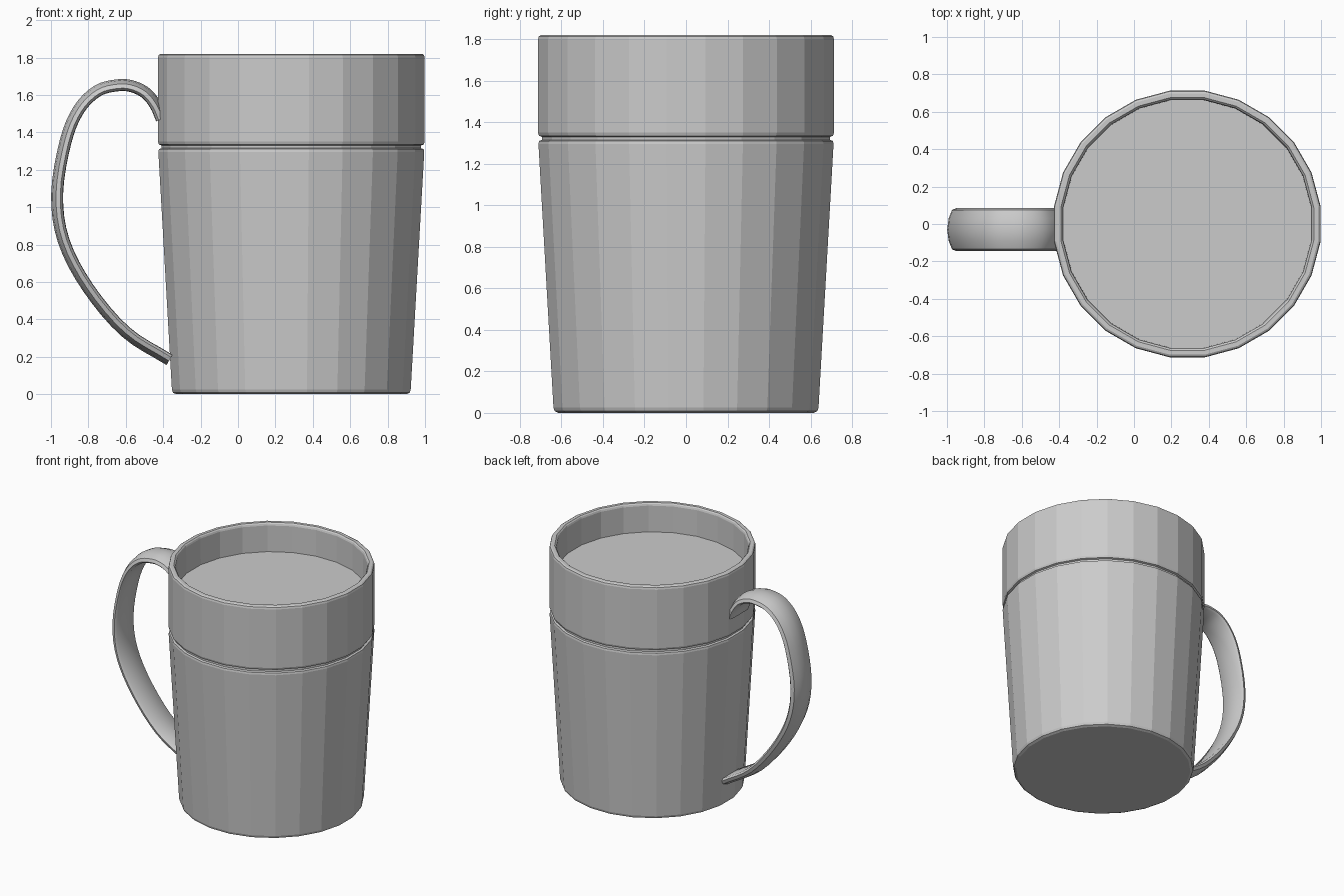
import bpy, bmesh, math
from mathutils import Vector

if "Cube" in bpy.data.objects:
    bpy.data.objects.remove(bpy.data.objects["Cube"])

CENTRE_X = 0.285
SIDES = 24

grey = bpy.data.materials.new("plain grey")
grey.use_nodes = True
grey.diffuse_color = (0.6, 0.6, 0.6, 1)
grey.node_tree.nodes["Principled BSDF"].inputs["Base Color"].default_value = (0.6, 0.6, 0.6, 1)


def loft(name, rings, smooth_angle):
    """Skin closed rings of points and cap both ends."""
    bm = bmesh.new()
    loops = [[bm.verts.new(p) for p in ring] for ring in rings]
    n = len(loops[0])
    for a, b in zip(loops, loops[1:]):
        for i in range(n):
            j = (i + 1) % n
            bm.faces.new((a[i], a[j], b[j], b[i]))
    bm.faces.new(loops[0])
    bm.faces.new(loops[-1])
    bmesh.ops.recalc_face_normals(bm, faces=bm.faces)
    mesh = bpy.data.meshes.new(name)
    bm.to_mesh(mesh)
    bm.free()
    mesh.materials.append(grey)
    obj = bpy.data.objects.new(name, mesh)
    bpy.context.collection.objects.link(obj)
    bpy.ops.object.select_all(action='DESELECT')
    obj.select_set(True)
    bpy.context.view_layer.objects.active = obj
    bpy.ops.object.shade_smooth_by_angle(angle=math.radians(smooth_angle))
    return obj


def ring(radius, z):
    angles = [(i + 0.5) * math.tau / SIDES for i in range(SIDES)]
    return [(CENTRE_X + radius * math.cos(a), radius * math.sin(a), z) for a in angles]


# Cup: tapered body, groove, straight collar, rounded rim and inner floor
cup_profile = [(0.62, 0), (0.638, 0.008), (0.644, 0.025),
               (0.717, 1.295), (0.714, 1.31), (0.70, 1.315), (0.70, 1.33),
               (0.714, 1.335), (0.719, 1.35),
               (0.719, 1.80), (0.715, 1.814), (0.705, 1.82),
               (0.682, 1.82), (0.674, 1.812), (0.67, 1.80), (0.668, 1.60)]
loft("cup", [ring(r, z) for r, z in cup_profile], 5)


# Handle: domed strap swept along a smooth path
path = [(-0.41, 1.47), (-0.44, 1.54), (-0.49, 1.605), (-0.56, 1.642), (-0.64, 1.65),
        (-0.75, 1.62), (-0.85, 1.52), (-0.92, 1.35), (-0.965, 1.07),
        (-0.93, 0.82), (-0.80, 0.57), (-0.60, 0.335), (-0.365, 0.185)]
section = [(-0.115, -0.015), (-0.105, 0.008), (-0.06, 0.026), (0, 0.034),
           (0.06, 0.026), (0.105, 0.008), (0.115, -0.015),
           (0.10, -0.028), (0, -0.03), (-0.10, -0.028)]
HANDLE_Y = -0.03


def smooth_path(points, steps):
    pts = [Vector(p) for p in points]
    pts = [2 * pts[0] - pts[1]] + pts + [2 * pts[-1] - pts[-2]]
    out = []
    for a, b, c, d in zip(pts, pts[1:], pts[2:], pts[3:]):
        for s in range(steps):
            t = s / steps
            out.append(0.5 * (2 * b + (c - a) * t + (2 * a - 5 * b + 4 * c - d) * t ** 2
                              + (3 * b - a - 3 * c + d) * t ** 3))
    return out + [pts[-2]]


curve = smooth_path(path, 4)
rings = []
for i, p in enumerate(curve):
    along = (curve[min(i + 1, len(curve) - 1)] - curve[max(i - 1, 0)]).normalized()
    out = Vector((along.y, -along.x))
    rings.append([(p.x + out.x * h, HANDLE_Y + w, p.y + out.y * h) for w, h in section])
loft("handle", rings, 40)
